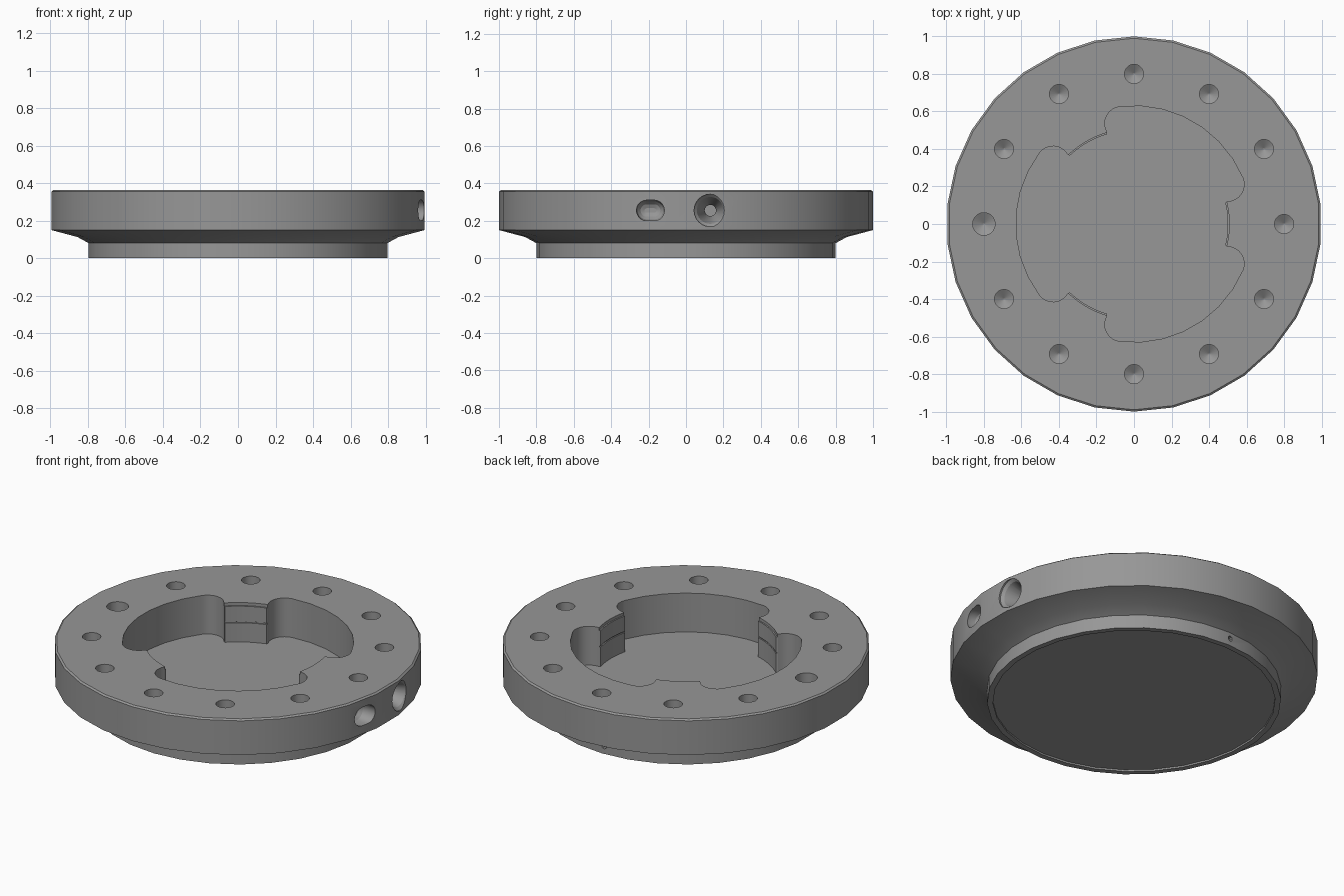
import bpy, bmesh
from math import sin, cos, radians, pi
from mathutils import Matrix

if "Cube" in bpy.data.objects:
    bpy.data.objects.remove(bpy.data.objects["Cube"])


def make_object(name, rings, matrix=None):
    """Skin a stack of equal-length rings and cap both ends."""
    bm = bmesh.new()
    loops = [[bm.verts.new(p) for p in ring] for ring in rings]
    n = len(loops[0])
    for a, b in zip(loops, loops[1:]):
        for i in range(n):
            j = (i + 1) % n
            bm.faces.new((a[i], a[j], b[j], b[i]))
    bm.faces.new(loops[0])
    bm.faces.new(loops[-1])
    if matrix:
        bm.transform(matrix)
    bmesh.ops.recalc_face_normals(bm, faces=bm.faces)
    mesh = bpy.data.meshes.new(name)
    bm.to_mesh(mesh)
    bm.free()
    obj = bpy.data.objects.new(name, mesh)
    bpy.context.collection.objects.link(obj)
    return obj


def lathe(name, profile, sides, matrix=None):
    """Revolve (radius, z) points about z."""
    angles = [pi / 2 + 2 * pi * i / sides for i in range(sides)]
    return make_object(name, [[(r * cos(a), r * sin(a), z) for a in angles]
                              for r, z in profile], matrix)


def arc(cx, cy, r, start, end, steps):
    out = []
    for i in range(steps + 1):
        a = radians(start + (end - start) * i / steps)
        out.append((cx + r * cos(a), cy + r * sin(a)))
    return out


def cut(target, cutter):
    cutter.hide_render = True
    mod = target.modifiers.new("cut", 'BOOLEAN')
    mod.operation = 'DIFFERENCE'
    mod.solver = 'EXACT'
    mod.object = cutter
    bpy.context.view_layer.objects.active = target
    bpy.ops.object.modifier_apply(modifier=mod.name)
    bpy.data.objects.remove(cutter)


# Flanged disc with flared underside and narrower neck
flange = lathe("flange_ring", [(0.8, 0), (0.8, 0.08), (0.86, 0.113), (1, 0.15),
                               (1, 0.355), (0.99, 0.363)], 30)

# Three-lobed pocket with rounded lobe ends between three tabs
outline = []
for k in range(3):
    t = 120 * k
    ends = [(0.54 * cos(radians(t + a)), 0.54 * sin(radians(t + a))) for a in (23, 97)]
    outline += arc(0, 0, 0.5, t - 13.2, t + 13.2, 5)
    outline += arc(*ends[0], 0.09, t - 90, t + 23, 8)
    outline += arc(0, 0, 0.63, t + 23, t + 97, 7)[1:-1]
    outline += arc(*ends[1], 0.09, t + 97, t + 210, 8)
cut(flange, make_object("pocket_cutter", [[(x, y, z) for x, y in outline]
                                          for z in (0.13, 0.5)]))

# Edge relief and fine groove on the tab faces
cut(flange, lathe("tab_relief_cutter", [(0.508, 0.345), (0.508, 0.5)], 60))
cut(flange, lathe("tab_groove_cutter", [(0.507, 0.245), (0.507, 0.253)], 60))

# Shallow recess under the neck
cut(flange, lathe("base_recess_cutter", [(0.768, -0.1), (0.768, 0.01)], 30))

# Twelve drilled holes around the top, one slightly wider
for k in range(12):
    a = radians(30 * k)
    r = 0.06 if k == 6 else 0.051
    pos = Matrix.Translation((0.8 * cos(a), 0.8 * sin(a), 0))
    cut(flange, lathe("bolt_hole_cutter", [(r, 0.5), (r, 0.25), (0.004, 0.22)], 20, pos))

# Tapered bore and round-bottomed slot in the right side, drilled inward along -x
inward = Matrix.Rotation(-pi / 2, 4, 'Y')
bore = Matrix.Translation((1, 0.13, 0.255)) @ inward
cut(flange, lathe("side_bore_cutter", [(0.087, -0.1), (0.087, 0.015), (0.072, 0.03),
                                       (0.03, 0.15), (0.03, 0.25)], 24, bore))
slot = [(-0.1, 0.055), (0.06, 0.055), (0.085, 0.048), (0.103, 0.033), (0.112, 0.012)]
cut(flange, make_object("side_slot_cutter",
                        [[(x, y, z) for x, y in arc(0, 0.02, r, 0, 180, 10)
                          + arc(0, -0.02, r, 180, 360, 10)] for z, r in slot],
                        Matrix.Translation((1, -0.19, 0.255)) @ inward))

# Tiny pin hole at the back of the neck
pin = Matrix.Translation((-0.015, 0.9, 0.045)) @ Matrix.Rotation(pi / 2, 4, 'X')
cut(flange, lathe("pin_hole_cutter", [(0.015, 0), (0.015, 0.125)], 10, pin))

# Dark grey finish
grey = bpy.data.materials.new("dark_grey")
grey.diffuse_color = (0.31, 0.31, 0.31, 1)
grey.use_nodes = True
grey.node_tree.nodes["Principled BSDF"].inputs["Base Color"].default_value = grey.diffuse_color
flange.data.materials.clear()
flange.data.materials.append(grey)

# Smooth walls with crisp edges
bpy.ops.object.select_all(action='DESELECT')
flange.select_set(True)
bpy.context.view_layer.objects.active = flange
bpy.ops.object.shade_smooth_by_angle(angle=radians(22))
